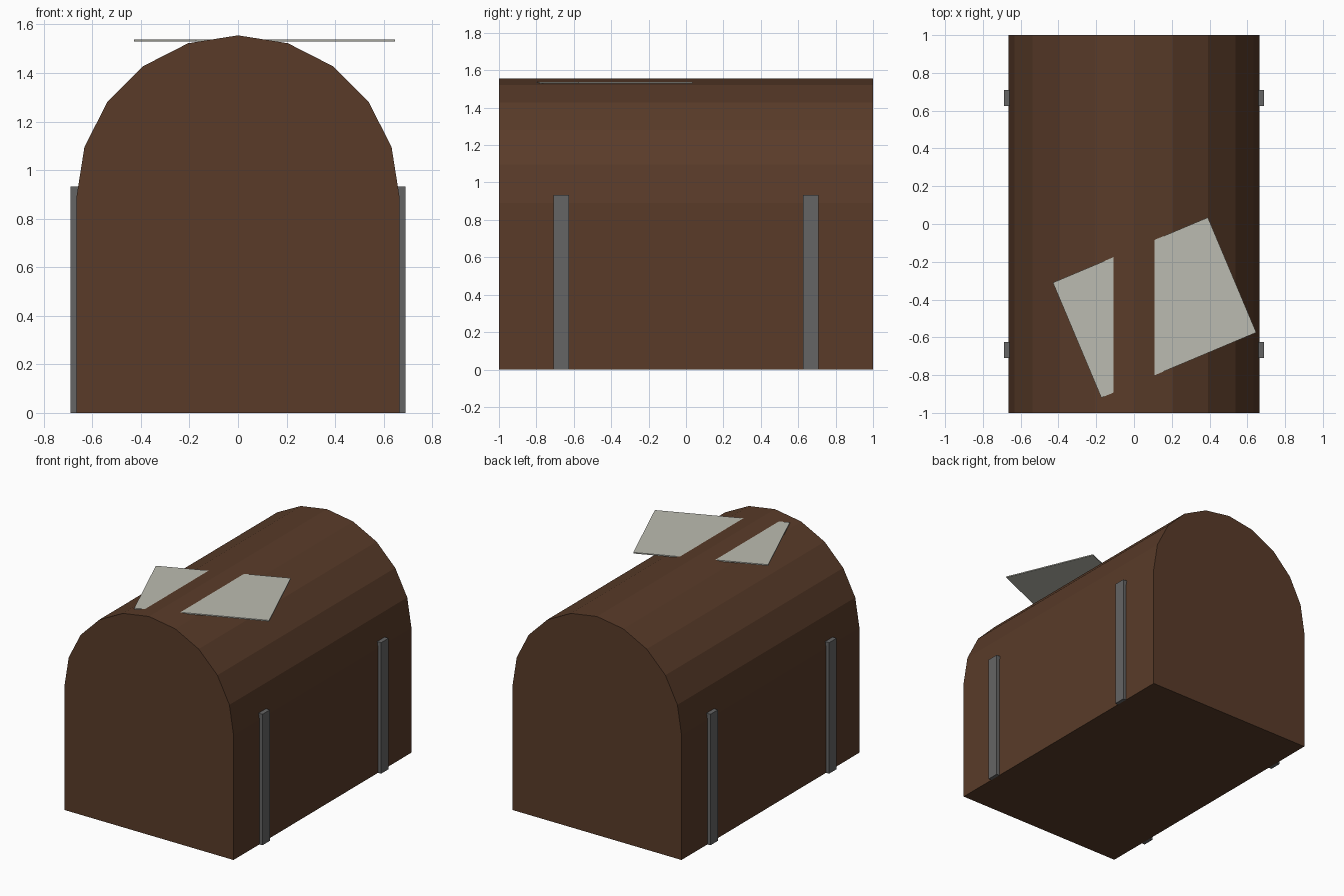
import bpy, bmesh, math

if "Cube" in bpy.data.objects:
    bpy.data.objects.remove(bpy.data.objects["Cube"])

R, SPRING, LENGTH = 0.665, 0.89, 2.0


def paint(obj, name, rgb):
    mat = bpy.data.materials.get(name) or bpy.data.materials.new(name)
    mat.diffuse_color = (*rgb, 1)
    mat.use_nodes = True
    mat.node_tree.nodes["Principled BSDF"].inputs["Base Color"].default_value = mat.diffuse_color
    obj.data.materials.append(mat)


def box(name, center, size, rot=0.0):
    bpy.ops.mesh.primitive_cube_add(size=1, location=center, rotation=(0, 0, rot))
    obj = bpy.context.object
    obj.name = name
    obj.scale = size
    return obj


# Arched trunk: straight walls with a ten-sided half-round top, extruded along y
profile = [(-R, 0), (R, 0)] + [
    (R * math.cos(math.pi * i / 10), SPRING + R * math.sin(math.pi * i / 10))
    for i in range(11)]
bm = bmesh.new()
face = bm.faces.new([bm.verts.new((x, -LENGTH / 2, z)) for x, z in profile])
ext = bmesh.ops.extrude_face_region(bm, geom=[face])
verts = [g for g in ext["geom"] if isinstance(g, bmesh.types.BMVert)]
bmesh.ops.translate(bm, verts=verts, vec=(0, LENGTH, 0))
bmesh.ops.recalc_face_normals(bm, faces=bm.faces)
mesh = bpy.data.meshes.new("trunk_body")
bm.to_mesh(mesh)
bm.free()
body = bpy.data.objects.new("trunk_body", mesh)
bpy.context.collection.objects.link(body)
paint(body, "brown", (0.10, 0.044, 0.022))

# Upright metal straps, two on each side wall
for sx, side in ((-1, "left"), (1, "right")):
    for sy, end in ((-1, "front"), (1, "back")):
        strap = box(f"strap_{end}_{side}", (sx * 0.668, sy * 0.667, 0.466),
                    (0.042, 0.084, 0.932))
        paint(strap, "metal", (0.13, 0.13, 0.13))

# Paper sheet lying askew, with the roof ridge poking through it
sheet = box("paper_sheet", (0.109, -0.4425, 1.534), (0.89, 0.661, 0.008),
            math.atan2(0.345, 0.82))
paint(sheet, "paper", (0.50, 0.50, 0.44))
